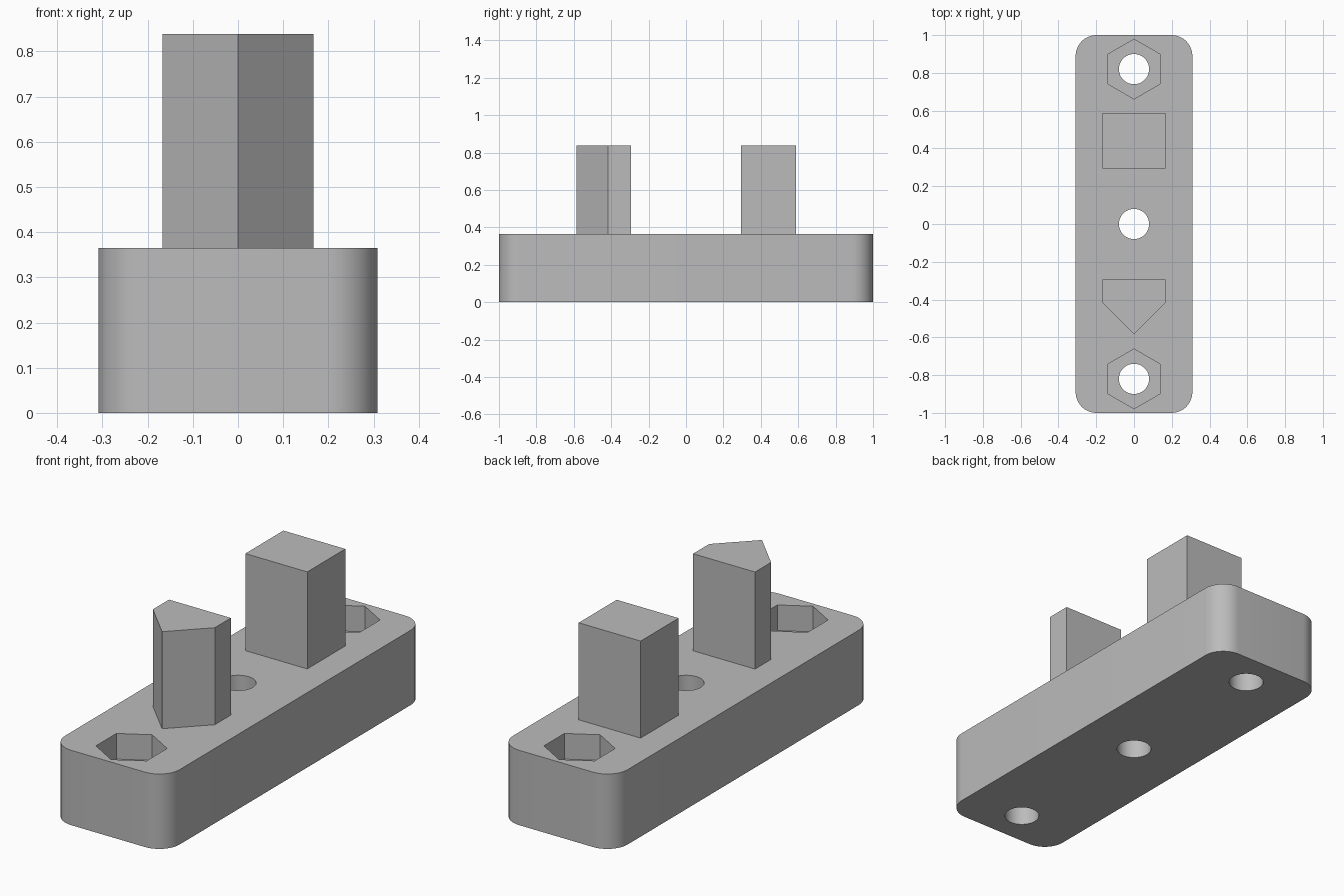
import bpy, bmesh, math

if "Cube" in bpy.data.objects:
    bpy.data.objects.remove(bpy.data.objects["Cube"], do_unlink=True)

# Single grey material
grey = bpy.data.materials.new("plain_grey")
grey.use_nodes = True
COLOR = (0.5, 0.5, 0.5, 1)
grey.diffuse_color = COLOR
grey.node_tree.nodes["Principled BSDF"].inputs["Base Color"].default_value = COLOR

TOP = 0.365
PEG_TOP = 0.838


def prism(name, outline, z0, z1):
    """Extrude a counter-clockwise outline from z0 to z1."""
    bm = bmesh.new()
    face = bm.faces.new([bm.verts.new((x, y, z0)) for x, y in outline])
    top = bmesh.ops.extrude_face_region(bm, geom=[face])["geom"]
    for v in top:
        if isinstance(v, bmesh.types.BMVert):
            v.co.z = z1
    bmesh.ops.recalc_face_normals(bm, faces=bm.faces)
    mesh = bpy.data.meshes.new(name)
    bm.to_mesh(mesh)
    bm.free()
    mesh.materials.append(grey)
    obj = bpy.data.objects.new(name, mesh)
    bpy.context.collection.objects.link(obj)
    return obj


def ring(cy, radius, sides):
    """Regular polygon with one corner pointing along y."""
    angles = [math.pi / 2 + math.tau * i / sides for i in range(sides)]
    return [(radius * math.cos(a), cy + radius * math.sin(a)) for a in angles]


def rounded_rect(hx, hy, r, steps):
    pts = []
    for q, (sx, sy) in enumerate([(1, 1), (-1, 1), (-1, -1), (1, -1)]):
        for i in range(steps + 1):
            a = math.pi / 2 * (q + i / steps)
            pts.append((sx * (hx - r) + r * math.cos(a),
                        sy * (hy - r) + r * math.sin(a)))
    return pts


# Base block with rounded corners
base = prism("base_block", rounded_rect(0.309, 1, 0.11, 12), 0, TOP)

# Through holes and hexagonal nut pockets
cutters = [prism("hole_cutter", ring(y, 0.08, 48), -0.1, TOP + 0.1)
           for y in (-0.82, 0, 0.82)]
cutters += [prism("pocket_cutter", ring(y, 0.158, 6), TOP - 0.125, TOP + 0.1)
            for y in (-0.82, 0.82)]
for cutter in cutters:
    mod = base.modifiers.new("cut", "BOOLEAN")
    mod.operation = "DIFFERENCE"
    mod.solver = "EXACT"
    mod.object = cutter
    bpy.context.view_layer.objects.active = base
    bpy.ops.object.modifier_apply(modifier=mod.name)
    bpy.data.objects.remove(cutter, do_unlink=True)

bpy.ops.object.select_all(action="DESELECT")
base.select_set(True)
bpy.ops.object.shade_smooth_by_angle(angle=math.radians(30))

# Upright pegs: rectangular at the back, pointed at the front
W = 0.167
prism("rectangular_peg", [(-W, 0.295), (W, 0.295), (W, 0.588), (-W, 0.588)], TOP, PEG_TOP)
prism("pointed_peg", [(-W, -0.293), (-W, -0.417), (0, -0.585), (W, -0.417), (W, -0.293)],
      TOP, PEG_TOP)
